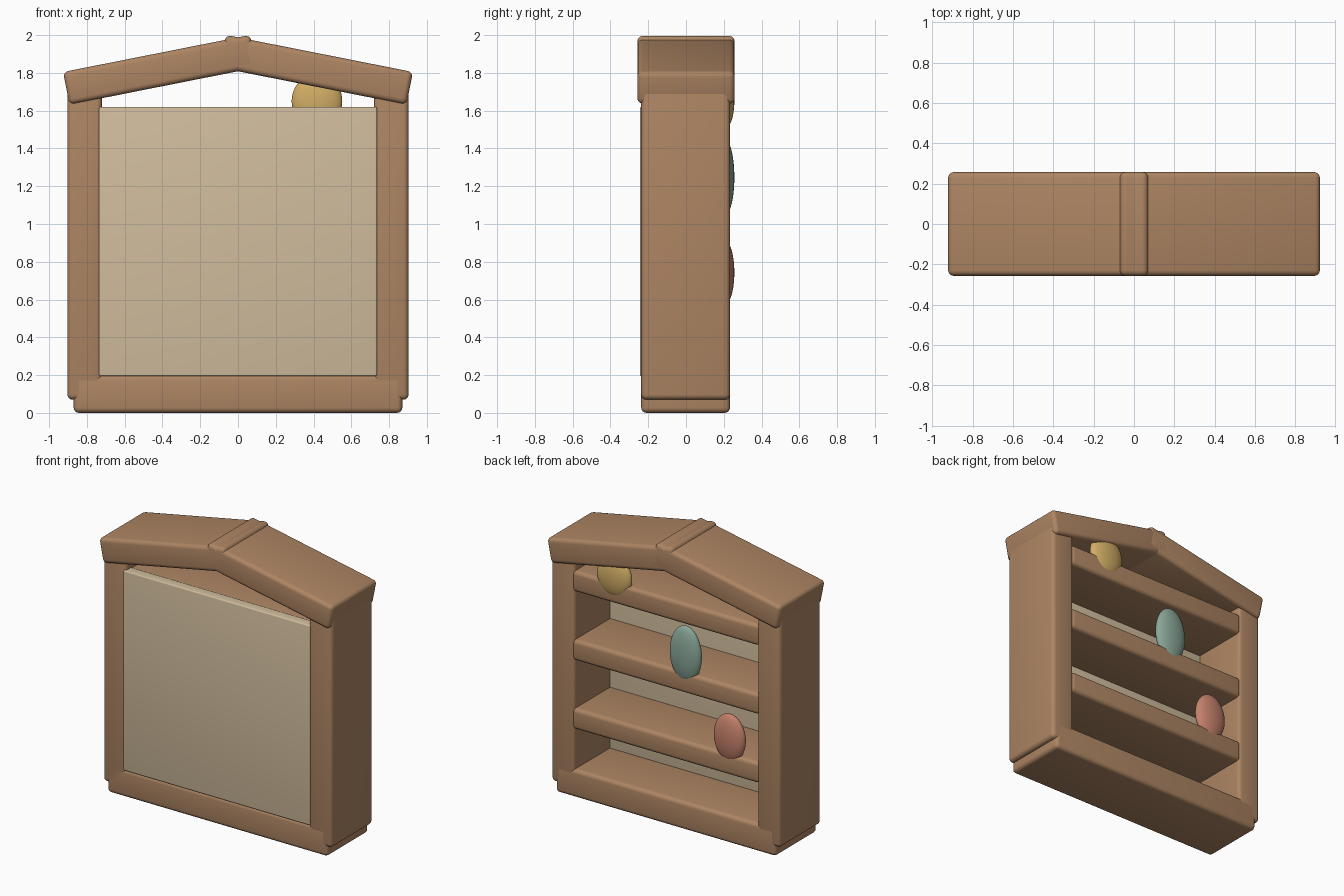
import bpy, bmesh, math
from mathutils import Matrix, Vector

if "Cube" in bpy.data.objects:
    bpy.data.objects.remove(bpy.data.objects["Cube"])


def material(name, colour):
    m = bpy.data.materials.new(name)
    m.diffuse_color = (*colour, 1)
    m.use_nodes = True
    m.node_tree.nodes["Principled BSDF"].inputs["Base Color"].default_value = m.diffuse_color
    return m


WOOD = material("warm_wood", (0.42, 0.235, 0.125))
PANEL = material("pale_panel", (0.64, 0.51, 0.34))
RED = material("terracotta", (0.56, 0.22, 0.15))
TEAL = material("sage_teal", (0.25, 0.38, 0.31))
YELLOW = material("mustard", (0.64, 0.42, 0.13))


def finish(name, bm, mat):
    me = bpy.data.meshes.new(name)
    bm.to_mesh(me)
    bm.free()
    me.materials.append(mat)
    ob = bpy.data.objects.new(name, me)
    bpy.context.collection.objects.link(ob)
    bpy.ops.object.select_all(action='DESELECT')
    ob.select_set(True)
    bpy.context.view_layer.objects.active = ob
    bpy.ops.object.shade_smooth_by_angle(angle=math.radians(35))
    return ob


def box(name, lo, hi, mat, bevel, matrix=Matrix()):
    """Rounded box between two corners, optionally transformed."""
    lo, hi = Vector(lo), Vector(hi)
    bm = bmesh.new()
    bmesh.ops.create_cube(bm, size=1)
    for v in bm.verts:
        v.co = Vector(((hi[i] + lo[i]) / 2 + v.co[i] * (hi[i] - lo[i]) for i in range(3)))
    bmesh.ops.bevel(bm, geom=bm.edges[:], offset=bevel, segments=4, profile=0.5, affect='EDGES')
    bm.transform(matrix)
    return finish(name, bm, mat)


def egg(name, centre, radii, mat):
    bm = bmesh.new()
    bmesh.ops.create_uvsphere(bm, u_segments=40, v_segments=24, radius=1)
    bm.transform(Matrix.Translation(centre) @ Matrix.Diagonal((*radii, 1)))
    return finish(name, bm, mat)


F, B = -0.237, 0.233  # front and back depth of the frame

# Frame: base and two side posts
box("base", (-0.87, F, 0), (0.87, B, 0.2), WOOD, 0.028)
for side, a, b in (("left", -0.903, -0.72), ("right", 0.72, 0.903)):
    box(side + "_post", (a, F, 0.07), (b, B, 1.74), WOOD, 0.028)

# Three shelves
for i in range(3):
    top = 0.635 + 0.49 * i
    box(f"shelf_{i + 1}", (-0.738, -0.2, top - 0.15), (0.738, B, top), WOOD, 0.028)

# Panel closing the front side
box("panel", (-0.735, -0.244, 0.195), (0.735, -0.17, 1.62), PANEL, 0.008)

# Two roof slabs that cross at the ridge, pivoting on the lower outer corner
for side, s in (("left", 1), ("right", -1)):
    rot = Matrix.Rotation(-s * math.radians(11.2), 4, 'Y')
    x0, x1 = (0, 1.01) if s == 1 else (-1.01, 0)
    box(side + "_roof", (x0, -0.257, 0), (x1, 0.257, 0.176), WOOD, 0.028,
        Matrix.Translation((-s * 0.892, 0, 1.632)) @ rot)

# Rounded ornaments at the open side
egg("red_ornament", (-0.49, 0.206, 0.743), (0.122, 0.05, 0.168), RED)
egg("teal_ornament", (-0.143, 0.206, 1.247), (0.122, 0.05, 0.2), TEAL)
egg("yellow_ornament", (0.418, 0.206, 1.65), (0.134, 0.05, 0.145), YELLOW)
